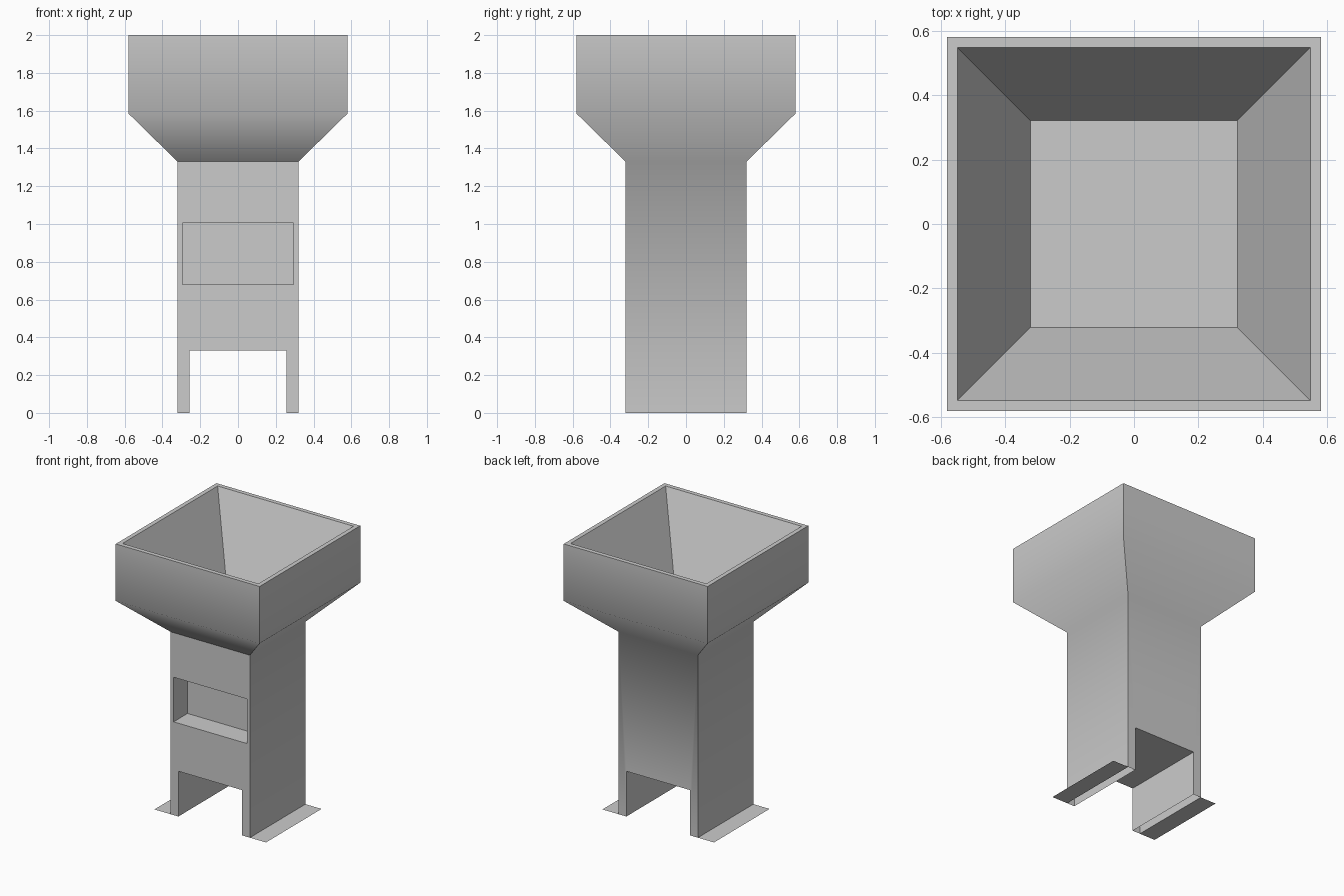
import bpy, bmesh
from math import radians

if "Cube" in bpy.data.objects:
    bpy.data.objects.remove(bpy.data.objects["Cube"])

W, LEG, NECK = 0.32, 0.257, 1.33      # column half width, notch half width, neck height
RIM, SHOULDER, TOP = 0.58, 1.585, 2.0


def finish(bm, name):
    me = bpy.data.meshes.new(name)
    bm.to_mesh(me)
    bm.free()
    ob = bpy.data.objects.new(name, me)
    bpy.context.collection.objects.link(ob)
    return ob


def next_ring(bm, face, half, z):
    """Extrude a square face and place the new ring at a half width and height."""
    new = bmesh.ops.extrude_discrete_faces(bm, faces=[face])["faces"][0]
    for v in new.verts:
        v.co.x = half if v.co.x > 0 else -half
        v.co.y = half if v.co.y > 0 else -half
        v.co.z = z
    return new


# Column: arch-shaped front profile extruded front to back
bm = bmesh.new()
profile = [(-W, 0), (-LEG, 0), (-LEG, 0.33), (LEG, 0.33),
           (LEG, 0), (W, 0), (W, NECK), (-W, NECK)]
front = bm.faces.new([bm.verts.new((x, -W, z)) for x, z in profile])
ext = bmesh.ops.extrude_face_region(bm, geom=[front], use_keep_orig=True)["geom"]
bmesh.ops.translate(bm, vec=(0, 2 * W, 0),
                    verts=[g for g in ext if isinstance(g, bmesh.types.BMVert)])
bmesh.ops.recalc_face_normals(bm, faces=bm.faces)

# Hopper: flare, rim, lip and sloped interior grown from the column top
face = next(f for f in bm.faces if all(abs(v.co.z - NECK) < 1e-4 for v in f.verts))
for half, z in [(RIM, SHOULDER), (RIM, TOP), (0.548, TOP), (0.322, TOP - 0.53)]:
    face = next_ring(bm, face, half, z)
bmesh.ops.recalc_face_normals(bm, faces=bm.faces)
body = finish(bm, "hopper_body")

# Front recess
bm = bmesh.new()
bmesh.ops.create_cube(bm, size=1)
bmesh.ops.scale(bm, vec=(0.59, 0.4, 0.325), verts=bm.verts)
bmesh.ops.translate(bm, vec=(0, -0.36, 0.8425), verts=bm.verts)
cutter = finish(bm, "recess_cutter")
cutter.hide_render = True
bpy.context.view_layer.objects.active = body
body.select_set(True)
cut = body.modifiers.new("recess", "BOOLEAN")
cut.operation, cut.solver, cut.object = "DIFFERENCE", "EXACT", cutter
bpy.ops.object.modifier_apply(modifier=cut.name)
bpy.data.objects.remove(cutter)

# Open undersides of the hollow legs
bm = bmesh.new()
bm.from_mesh(body.data)
bmesh.ops.delete(bm, geom=[f for f in bm.faces if all(v.co.z < 1e-4 for v in f.verts)],
                 context="FACES")
bm.to_mesh(body.data)
bm.free()

# Smooth bend at the neck, kept crisp on the front
bpy.ops.object.shade_smooth_by_angle(angle=radians(50))
verts = body.data.vertices
for e in body.data.edges:
    if all(abs(verts[i].co.z - NECK) < 1e-3 and verts[i].co.y < -W + 1e-3 for i in e.vertices):
        e.use_edge_sharp = True

# Flat foot flanges on both sides
for side, name in [(-1, "left_flange"), (1, "right_flange")]:
    bm = bmesh.new()
    bmesh.ops.create_grid(bm, x_segments=1, y_segments=1, size=0.5)
    bmesh.ops.scale(bm, vec=(0.13, 2 * W, 1), verts=bm.verts)
    bmesh.ops.translate(bm, vec=(side * (W + 0.065), 0, 0), verts=bm.verts)
    finish(bm, name)
